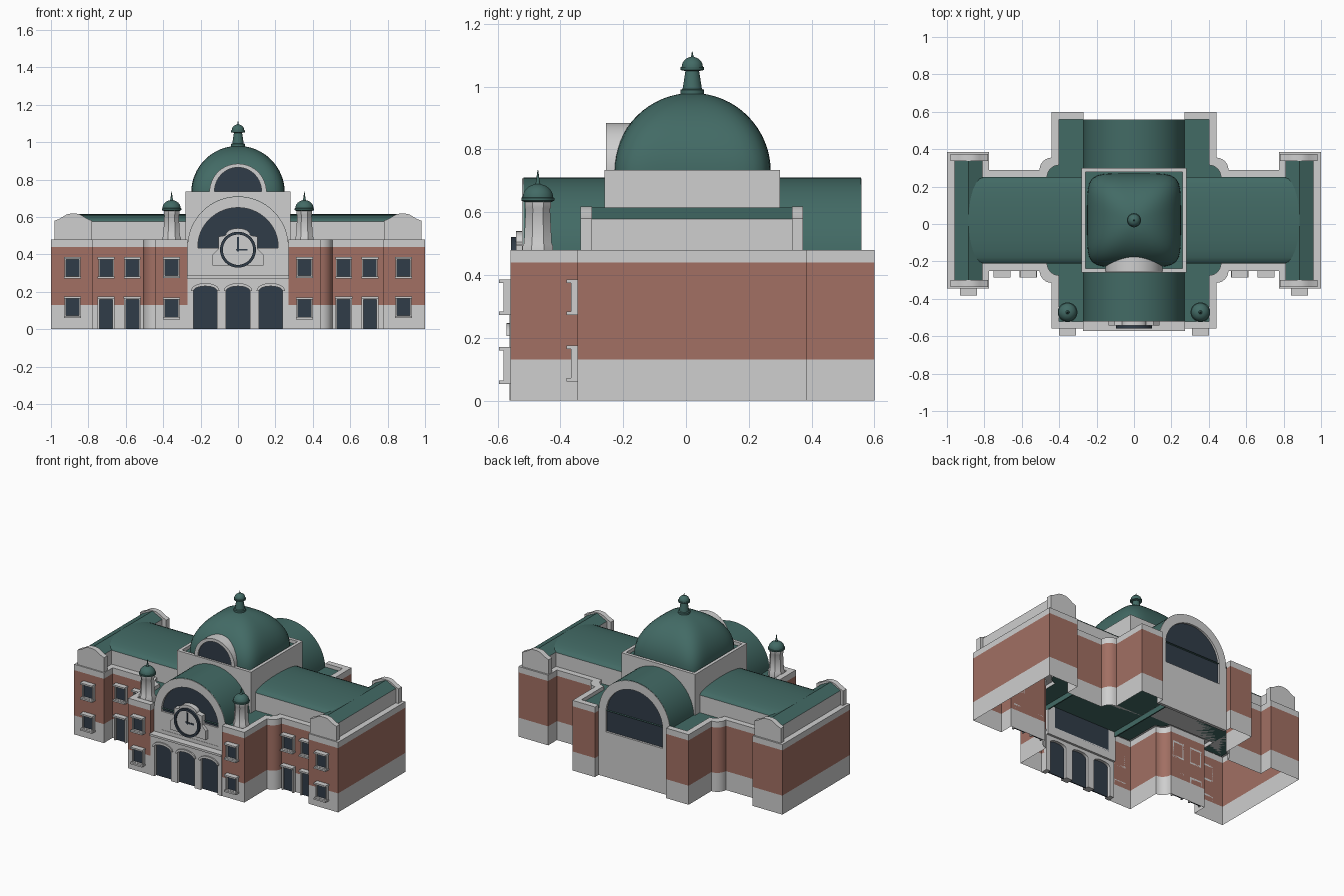
import bpy, bmesh, math
from math import sin, cos, pi

if "Cube" in bpy.data.objects:
    bpy.data.objects.remove(bpy.data.objects["Cube"])

CY = 0.02  # front/back symmetry line of the building


def material(name, rgb):
    m = bpy.data.materials.new(name)
    m.diffuse_color = (*rgb, 1)
    m.use_nodes = True
    m.node_tree.nodes["Principled BSDF"].inputs["Base Color"].default_value = m.diffuse_color
    return m


STONE = material("pale stone", (0.62, 0.62, 0.62))
BRICK = material("red brick", (0.36, 0.16, 0.125))
GREEN = material("green copper", (0.055, 0.145, 0.13))
GLASS = material("dark glass", (0.03, 0.045, 0.065))


def finish(name, bm, mats, rule=None):
    bmesh.ops.remove_doubles(bm, verts=bm.verts, dist=0.0002)
    bmesh.ops.recalc_face_normals(bm, faces=bm.faces)
    bm.normal_update()
    for f in bm.faces:
        f.smooth = True
        if rule:
            f.material_index = rule(f.calc_center_median(), f.normal)
    me = bpy.data.meshes.new(name)
    bm.to_mesh(me)
    bm.free()
    for m in mats:
        me.materials.append(m)
    me.set_sharp_from_angle(angle=math.radians(32))
    ob = bpy.data.objects.new(name, me)
    bpy.context.collection.objects.link(ob)
    return ob


def flat(name, loops, c0, c1, mats, axis='y', rule=None):
    """Outline with optional holes, extruded from c0 to c1 along an axis."""
    cu = bpy.data.curves.new(name, 'CURVE')
    cu.dimensions, cu.fill_mode = '2D', 'BOTH'
    cu.extrude = abs(c1 - c0) / 2
    for pts in loops:
        s = cu.splines.new('POLY')
        s.points.add(len(pts) - 1)
        for p, q in zip(s.points, pts):
            p.co = (q[0], q[1], 0, 1)
        s.use_cyclic_u = True
    tmp = bpy.data.objects.new("temp_outline", cu)
    bpy.context.collection.objects.link(tmp)
    dg = bpy.context.evaluated_depsgraph_get()
    me = bpy.data.meshes.new_from_object(tmp.evaluated_get(dg))
    bpy.data.objects.remove(tmp)
    bpy.data.curves.remove(cu)
    bm = bmesh.new()
    bm.from_mesh(me)
    bpy.data.meshes.remove(me)
    mid = (c0 + c1) / 2
    for v in bm.verts:
        a, b, c = v.co
        c += mid
        v.co = {'x': (c, a, b), 'y': (a, c, b), 'z': (a, b, c)}[axis]
    return finish(name, bm, mats if isinstance(mats, list) else [mats], rule)


def loft(name, loops, mats, rule=None, skip=None):
    """Skin closed loops in sequence and cap the last one."""
    bm = bmesh.new()
    rows = [[bm.verts.new(p) for p in lp] for lp in loops]
    n = len(rows[0])
    for r0, r1 in zip(rows, rows[1:]):
        for i in range(n):
            j = (i + 1) % n
            bm.faces.new((r0[i], r0[j], r1[j], r1[i]))
    bm.faces.new(rows[-1])
    if skip:
        gone = [f for f in bm.faces if skip(f.calc_center_median())]
        bmesh.ops.delete(bm, geom=gone, context='FACES')
    return finish(name, bm, mats, rule)


def lathe(name, prof, x, y, mat, seg=24):
    off = pi / seg
    return loft(name, [[(x + r * cos(2 * pi * i / seg + off), y + r * sin(2 * pi * i / seg + off), z)
                        for i in range(seg)] for r, z in prof], [mat])


def rect(x0, x1, z0, z1):
    return [(x0, z0), (x1, z0), (x1, z1), (x0, z1)]


def arc(cx, cz, rx, rz, a0=pi, a1=0.0, n=32):
    return [(cx + rx * cos(a0 + (a1 - a0) * i / n), cz + rz * sin(a0 + (a1 - a0) * i / n))
            for i in range(n + 1)]


def arch(cx, w, z0, spring, rise, n=32):
    return [(cx - w, z0)] + arc(cx, spring, w, rise, n=n) + [(cx + w, z0)]


def circle(cx, cz, r):
    return arc(cx, cz, r, r, 0, 2 * pi, 48)[:-1]


# --- main walls: one footprint, mirrored from a quarter plan ---
def plan(quarter, z):
    back = quarter + [(x, -y) for x, y in reversed(quarter)]
    full = back + [(-x, -y) for x, y in back]
    return [(x, y + CY, z) for x, y in full]


outer = [(0.27, 0.54), (0.27, 0.58), (0.44, 0.58)] + arc(0.44, 0.27, 0.065, 0.065, pi / 2, 0, 6) + \
        [(0.775, 0.27), (0.775, 0.365), (1.0, 0.365)]
inner = [(0.27, 0.54), (0.271, 0.54), (0.40, 0.54)] + arc(0.40, 0.23, 0.065, 0.065, pi / 2, 0, 6) + \
        [(0.815, 0.23), (0.815, 0.325), (0.96, 0.325)]


def wall_colour(c, n):
    if abs(c.z - 0.455) < 0.002:
        return 2
    return 1 if 0.13 < c.z < 0.44 else 0


loft("walls", [plan(outer, z) for z in (0, 0.13, 0.44, 0.48)] + [plan(inner, 0.48), plan(inner, 0.455)],
     [STONE, BRICK, GREEN], wall_colour, skip=lambda c: abs(c.x) < 0.01 and abs(c.y - CY) > 0.5)


def roof_colour(c, n):
    return 1 if n.z > 0.05 else 0


# --- wing and pavilion roofs, parapets ---
for s in (-1, 1):
    prof = [(CY - 0.23, 0.455)] + arc(CY, 0.575, 0.23, 0.04, n=12) + [(CY + 0.23, 0.455)]
    flat("wing_roof", [prof], s * 0.27, s * 0.885, [STONE, GREEN], 'x', roof_colour)
    gable = [(s * x, z) for x, z in ((0.81, 0.455), (0.81, 0.578), (0.885, 0.615), (0.96, 0.578), (0.96, 0.455))]
    flat("pavilion_roof", [gable], -0.31, 0.345, [STONE, GREEN], 'y', roof_colour)
    top = [(0.98, 0.48), (0.98, 0.58), (0.955, 0.59), (0.935, 0.602), (0.915, 0.614), (0.895, 0.618), (0.865, 0.618),
           (0.845, 0.614), (0.825, 0.602), (0.805, 0.59), (0.78, 0.58), (0.78, 0.48)]
    for y in (-0.318, 0.355):
        flat("pavilion_parapet", [[(s * x, z) for x, z in top]], y - 0.018, y + 0.018, STONE)

# --- great barrel roof with arched end walls ---
bar = arch(0, 0.27, 0.42, 0.44, 0.27) + list(reversed(arch(0, 0.262, 0.42, 0.44, 0.262)))
flat("barrel_roof", [bar], -0.518, 0.557, GREEN)
window_arch = arch(0, 0.215, 0.31, 0.44, 0.21)
flat("front_arch_wall", [arch(0, 0.27, 0.25, 0.44, 0.268), window_arch], -0.522, -0.50, STONE)
flat("back_arch_wall", [arch(0, 0.27, 0, 0.44, 0.268), window_arch], 0.54, 0.56, STONE)
flat("front_arch_glass", [arch(0, 0.22, 0.30, 0.44, 0.215)], -0.506, -0.50, GLASS)
flat("back_arch_glass", [arch(0, 0.22, 0.30, 0.44, 0.215)], 0.54, 0.546, GLASS)
flat("arch_apron", [rect(-0.215, 0.215, 0.28, 0.435)], -0.52, -0.508, STONE)

# --- entrance portal with three arched doors ---
doors = (-0.175, 0, 0.175)
port = [(-0.27, 0)]
for cx in doors:
    port += arch(cx, 0.063, 0, 0.205, 0.025, 12)
port += [(0.27, 0), (0.27, 0.272), (-0.27, 0.272)]
flat("portal", [port], -0.563, -0.515, STONE)
flat("portal_cornice", [rect(-0.272, 0.272, 0.272, 0.286)], -0.572, -0.515, STONE)
for cx in doors:
    flat("door_glass", [arch(cx, 0.066, 0, 0.205, 0.027, 12)], -0.542, -0.535, GLASS)
    trim = arc(cx, 0.205, 0.076, 0.042, n=12) + arc(cx, 0.205, 0.063, 0.025, 0, pi, 12)
    flat("door_archivolt", [trim], -0.572, -0.56, STONE)

# --- clock ---
CZ = 0.425
surround = [(-0.135, 0.34), (-0.135, 0.40), (-0.105, 0.43), (-0.105, 0.495), (-0.075, 0.50)] + \
           arc(0, 0.505, 0.065, 0.035, n=12) + [(0.075, 0.50), (0.105, 0.495), (0.105, 0.43), (0.135, 0.40), (0.135, 0.34)]
flat("clock_surround", [surround], -0.542, -0.505, STONE)
flat("clock_face", [circle(0, CZ, 0.085)], -0.548, -0.54, STONE)
flat("clock_ring", [circle(0, CZ, 0.096), circle(0, CZ, 0.081)], -0.558, -0.54, GLASS)
flat("minute_hand", [rect(-0.005, 0.005, CZ - 0.01, CZ + 0.068)], -0.552, -0.547, GLASS)
flat("hour_hand", [rect(-0.01, 0.052, CZ - 0.005, CZ + 0.005)], -0.552, -0.547, GLASS)


# --- windows ---
def window(x, y, z0, z1):
    w = 0.045
    flat("window_frame", [rect(x - w + .003, x + w - .003, z0, z1), rect(x - w + .011, x + w - .011, z0 + .013, z1 - .012)],
         y - 0.022, y, STONE)
    flat("window_glass", [rect(x - w + .01, x + w - .01, z0 + .01, z1 - .01)], y - 0.008, y - 0.001, GLASS)
    flat("window_lintel", [rect(x - w, x + w, z1 - 0.011, z1)], y - 0.036, y, STONE)
    flat("window_sill", [rect(x - w, x + w, z0, z0 + 0.011)], y - 0.036, y, STONE)


for s in (-1, 1):
    window(s * 0.355, -0.56, 0.053, 0.17)
    window(s * 0.355, -0.56, 0.273, 0.385)
    window(s * 0.885, -0.345, 0.06, 0.175)
    window(s * 0.885, -0.345, 0.272, 0.386)
    for x in (0.565, 0.705):
        window(s * x, -0.25, 0.27, 0.385)
        a = s * x
        flat("wing_door", [rect(a - 0.036, a + 0.036, 0, 0.162)], -0.259, -0.251, GLASS)
        flat("wing_door_frame", [[(a - .045, 0), (a - .045, .174), (a + .045, .174), (a + .045, 0), (a + .035, 0),
                                  (a + .035, .16), (a - .035, .16), (a - .035, 0)]], -0.272, -0.25, STONE)
        flat("wing_door_lintel", [rect(a - .046, a + .046, .163, .174)], -0.286, -0.25, STONE)

    # corner turrets
    lathe("turret_shaft", [(0.053, 0.455), (0.053, 0.49), (0.048, 0.50), (0.042, 0.61), (0.045, 0.615), (0.045, 0.637)],
          s * 0.355, -0.472, STONE, 8)
    cap = [(0.044, 0.633), (0.053, 0.637), (0.053, 0.646)] + \
          [(0.049 * cos(t * pi / 16), 0.647 + 0.043 * sin(t * pi / 16)) for t in range(8)] + \
          [(0.007, 0.693), (0.006, 0.70), (0.001, 0.735)]
    lathe("turret_dome", cap, s * 0.355, -0.472, GREEN)

# --- square drum, dome, dormer and lantern ---
flat("drum", [rect(-0.28, 0.28, -0.26, 0.30), rect(-0.258, 0.258, -0.238, 0.278)], 0.455, 0.735, STONE, 'z')
flat("drum_floor", [rect(-0.27, 0.27, -0.25, 0.29)], 0.706, 0.712, GREEN, 'z')


def dome_ring(t, seg=64):
    h, z = 0.25 * cos(t * pi / 2), 0.73 + 0.25 * sin(t * pi / 2)
    n = 6 - 3.8 * t
    pts = []
    for i in range(seg):
        c, s = cos(2 * pi * i / seg), sin(2 * pi * i / seg)
        r = h / (abs(c) ** n + abs(s) ** n) ** (1 / n)
        pts.append((r * c, CY + r * s, z))
    return pts


base = [(x, y, 0.708) for x, y, z in dome_ring(0)]
loft("dome", [base] + [dome_ring(i / 16) for i in range(16)], [GREEN])
flat("dormer", [arch(0, 0.152, 0.72, 0.735, 0.15), arch(0, 0.126, 0.728, 0.735, 0.13)], -0.255, -0.13, STONE)
flat("dormer_glass", [arch(0, 0.13, 0.722, 0.735, 0.133)], -0.246, -0.239, GLASS)
lathe("lantern", [(0.038, 0.965), (0.038, 0.99), (0.031, 0.993), (0.022, 1.05), (0.037, 1.053), (0.038, 1.062)] +
      [(0.034 * cos(t * pi / 16), 1.063 + 0.032 * sin(t * pi / 16)) for t in range(8)] +
      [(0.004, 1.096), (0.001, 1.112)], 0, CY, GREEN)
